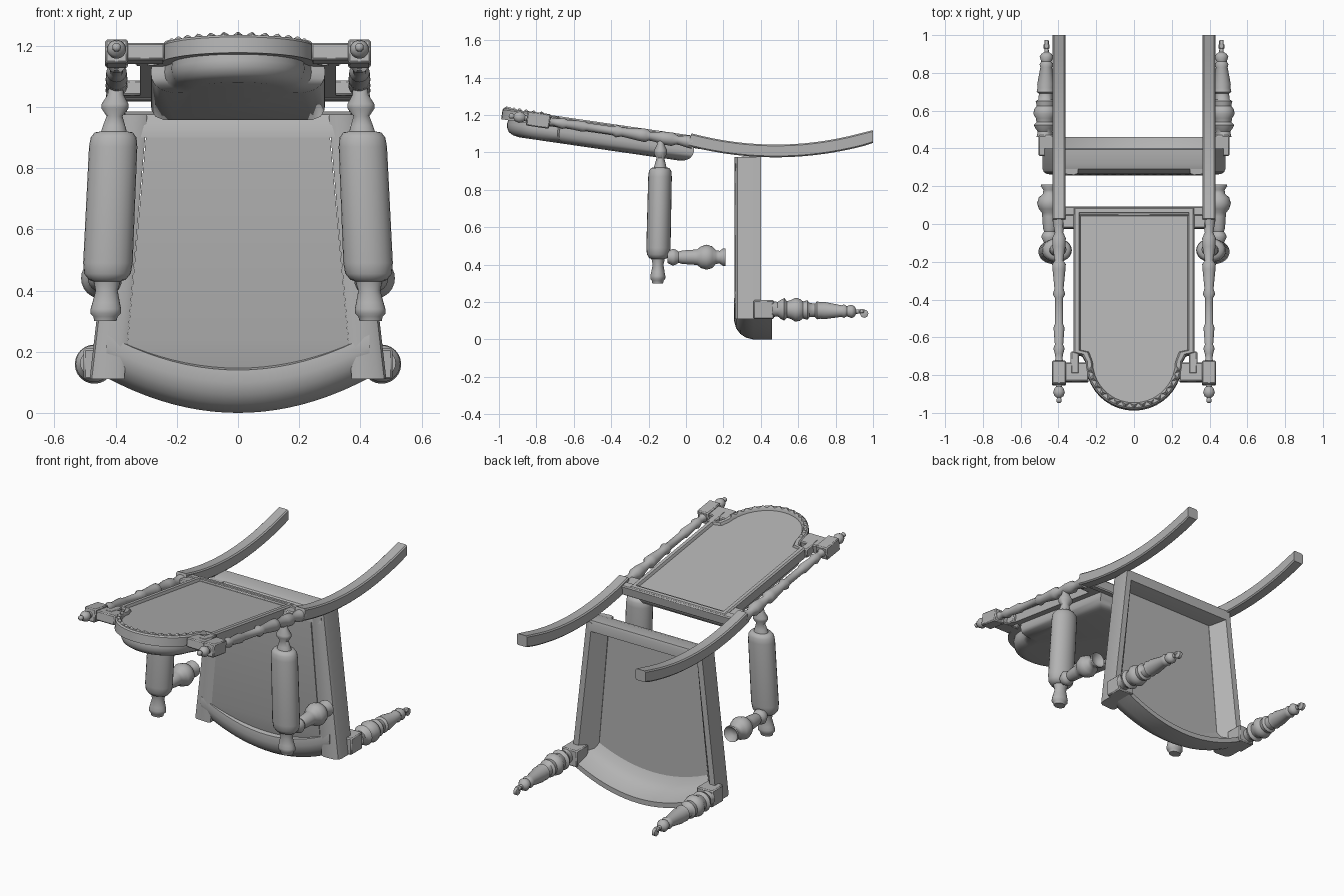
import bpy, bmesh, math
from mathutils import Matrix, Vector

if "Cube" in bpy.data.objects:
    bpy.data.objects.remove(bpy.data.objects["Cube"], do_unlink=True)

grey = bpy.data.materials.new("plain grey")
grey.use_nodes = True
shade = (0.45, 0.45, 0.45, 1)
grey.diffuse_color = shade
grey.node_tree.nodes["Principled BSDF"].inputs["Base Color"].default_value = shade

FLAT = Matrix.Identity(4)
TILT = Matrix.Translation((0, 0, 1.095)) @ Matrix.Rotation(-math.atan(0.145), 4, "X")


def loft(name, rings, loop=False, caps=True, matrix=FLAT, angle=35):
    """Skin a row of equal closed rings."""
    bm = bmesh.new()
    rows = [[bm.verts.new(matrix @ Vector(p)) for p in ring] for ring in rings]
    n = len(rows[0])
    pairs = list(zip(rows, rows[1:])) + ([(rows[-1], rows[0])] if loop else [])
    for a, b in pairs:
        for i in range(n):
            j = (i + 1) % n
            bm.faces.new((a[i], a[j], b[j], b[i]))
    if caps and not loop:
        bm.faces.new(rows[0][::-1])
        bm.faces.new(rows[-1])
    bmesh.ops.recalc_face_normals(bm, faces=bm.faces)
    mesh = bpy.data.meshes.new(name)
    bm.to_mesh(mesh)
    bm.free()
    ob = bpy.data.objects.new(name, mesh)
    bpy.context.collection.objects.link(ob)
    mesh.materials.append(grey)
    bpy.ops.object.select_all(action="DESELECT")
    ob.select_set(True)
    bpy.context.view_layer.objects.active = ob
    bpy.ops.object.shade_smooth_by_angle(angle=math.radians(angle))
    return ob


def box(name, x, y, z, matrix=FLAT):
    rings = [[(x[0], y[0], h), (x[1], y[0], h), (x[1], y[1], h), (x[0], y[1], h)] for h in z]
    ob = loft(name, rings, matrix=matrix)
    mod = ob.modifiers.new("soft edges", "BEVEL")
    mod.width = 0.006
    return ob


def turned(name, profile, place, squash=1, matrix=FLAT, sides=24):
    """Turned part: profile holds (station, radius); place maps (station, a, b) to a point."""
    rings = []
    for t, r in profile:
        turn = [2 * math.pi * k / sides for k in range(sides)]
        rings.append([place(t, r * math.cos(a), squash * r * math.sin(a)) for a in turn])
    return loft(name, rings, matrix=matrix, angle=50)


# Seat: padded panel, top rail and bowed front roll
def panel_half(z):
    return 0.30 + (0.91 - z) * 0.09


panel = [(0.265, 0.91), (0.265, 0.235), (0.29, 0.13), (0.31, 0.13), (0.31, 0.91)]
loft("seat_panel", [[(s * panel_half(z), y, z) for y, z in panel] for s in (-1, 1)])

top_rail = [(0.262, 0.90), (0.265, 0.94), (0.29, 0.975), (0.32, 0.985), (0.395, 0.985),
            (0.40, 0.97), (0.40, 0.92), (0.32, 0.90)]
loft("seat_top_rail", [[(x, y, z) for y, z in top_rail] for x in (-0.37, 0.37)])

roll = [(0.262, 0.14), (0.257, 0.10), (0.268, 0.06), (0.29, 0.03), (0.32, 0.01), (0.36, 0),
        (0.46, 0), (0.46, 0.03), (0.38, 0.05), (0.33, 0.09), (0.30, 0.15)]
stations = [0.43 * k / 10 for k in range(-10, 11)]
loft("seat_front_roll", [[(x, y, z + 0.11 * (x / 0.42) ** 2) for y, z in roll] for x in stations])

# Back: moulded frame with an arched top, panel behind and cushion in front
def outline(d, steps=20):
    arch = 0.255 - d
    right = [(0.32 - d, 0.09 - d), (0.32 - d, -0.69 + d * 0.5), (0.275 - d, -0.70 + d * 0.5)]
    curve = []
    for k in range(steps + 1):
        a = math.pi * k / steps
        curve.append((arch * math.cos(a), -0.735 - arch * math.sin(a)))
    return right + curve + [(-x, y) for x, y in reversed(right)]


def level(d, z):
    return [(x, y, z) for x, y in outline(d)]


loft("back_frame", [level(0, -0.008), level(0, -0.06), level(0.045, -0.06), level(0.036, -0.014),
                    level(0.028, 0), level(0.008, 0)], loop=True, matrix=TILT, angle=30)
loft("back_panel", [level(0.03, -0.014), level(0.03, -0.03)], matrix=TILT)
loft("back_cushion", [level(0.04, -0.035), level(0.035, -0.08), level(0.038, -0.10),
                      level(0.05, -0.122), level(0.075, -0.136), level(0.11, -0.142)],
     matrix=TILT, angle=45)
box("back_lower_rail", (-0.37, 0.37), (0.045, 0.095), (-0.065, -0.005), TILT)

# Carved leaves along the arch
for k in range(1, 16):
    a = math.pi * k / 16
    out = Vector((math.cos(a), -math.sin(a), 0))
    side = Vector((math.sin(a), math.cos(a), 0))
    mid = Vector((0, -0.735, 0))
    base = [mid + out * 0.225 + side * 0.02, mid + out * 0.225 - side * 0.02,
            mid + out * 0.25 - side * 0.003, mid + out * 0.25 + side * 0.003]
    centre = mid + out * 0.235 + Vector((0, 0, 0.008))
    loft("arch_leaf", [base, [centre.lerp(p, 0.15) + Vector((0, 0, 0.004)) for p in base]], matrix=TILT)

# Profiles of the turned parts
finial = [(-0.952, 0.006), (-0.945, 0.014), (-0.935, 0.014), (-0.925, 0.01), (-0.915, 0.024),
          (-0.895, 0.031), (-0.875, 0.024), (-0.865, 0.015), (-0.845, 0.022)]
spindle = [(-0.74, 0.03), (-0.715, 0.018), (-0.69, 0.022), (-0.66, 0.03), (-0.64, 0.022),
           (-0.55, 0.029), (-0.53, 0.022), (-0.39, 0.022), (-0.37, 0.033), (-0.34, 0.024),
           (-0.24, 0.034), (-0.21, 0.036), (-0.19, 0.022), (-0.12, 0.034), (-0.07, 0.036),
           (-0.04, 0.022), (0, 0.03), (0.04, 0.036)]
arm = [(1.08, 0.022), (1.04, 0.026), (1.01, 0.044), (0.995, 0.044), (0.97, 0.026), (0.94, 0.036),
       (0.92, 0.042), (0.917, 0.062), (0.90, 0.075), (0.87, 0.079), (0.49, 0.081), (0.455, 0.076),
       (0.435, 0.06), (0.43, 0.044), (0.40, 0.036), (0.36, 0.045), (0.34, 0.05), (0.325, 0.05),
       (0.315, 0.04), (0.30, 0.036)]
support = [(-0.10, 0.03), (-0.07, 0.045), (-0.055, 0.04), (-0.04, 0.03), (-0.02, 0.036),
           (0.04, 0.04), (0.06, 0.042), (0.08, 0.058), (0.11, 0.067), (0.14, 0.058),
           (0.16, 0.036), (0.18, 0.034), (0.20, 0.048), (0.21, 0.046), (0.185, 0.02)]
leg = [(0.46, 0.044), (0.49, 0.038), (0.505, 0.05), (0.525, 0.06), (0.54, 0.045), (0.56, 0.05),
       (0.585, 0.064), (0.61, 0.058), (0.625, 0.046), (0.65, 0.052), (0.66, 0.038), (0.69, 0.036),
       (0.70, 0.048), (0.72, 0.044), (0.74, 0.046), (0.83, 0.031), (0.845, 0.036), (0.86, 0.027),
       (0.885, 0.036), (0.90, 0.028), (0.91, 0.012), (0.95, 0.01)]

for s, word in ((1, "left"), (-1, "right")):
    def span(a, b):
        return tuple(sorted((s * a, s * b)))

    # Side rail of the seat, splayed toward the bow
    rings = []
    for z, inner, outer in ((0.975, 0.297, 0.385), (0.11, 0.372, 0.485)):
        section = [(inner, 0.268), (inner + 0.02, 0.26), (outer - 0.025, 0.264), (outer - 0.007, 0.275),
                   (outer, 0.295), (outer, 0.40), (outer - 0.035, 0.40), (inner, 0.31)]
        rings.append([(s * x, y, z) for x, y in section])
    loft(word + "_seat_rail", rings)

    # Curved stile, square in section with eased corners
    rings = []
    for k in range(17):
        y = 0.02 + 0.98 * k / 16
        mid = 1.008 + 0.285 * (y - 0.48) ** 2
        slope = 0.57 * (y - 0.48)
        corners = [(0.027, 0.034), (0.034, 0.027), (0.034, -0.027), (0.027, -0.034)]
        corners += [(-a, -b) for a, b in corners]
        lean = slope if k < 16 else 0
        rings.append([(s * (0.397 + a), y - b * lean, mid + b) for a, b in corners])
    loft(word + "_stile", rings)

    # Turned back post with its block, finial and shoulder
    def along(t, a, b):
        return (s * 0.397 + a, t, b - 0.035)

    turned(word + "_finial", finial, along, matrix=TILT)
    turned(word + "_back_post", spindle, along, matrix=TILT)
    box(word + "_post_block", span(0.36, 0.434), (-0.855, -0.73), (-0.074, 0.004), TILT)
    box(word + "_shoulder", span(0.24, 0.37), (-0.84, -0.74), (-0.062, -0.006), TILT)
    box(word + "_shoulder_step", span(0.29, 0.335), (-0.80, -0.68), (-0.06, -0.004), TILT)
    box(word + "_lower_bracket", span(0.31, 0.38), (-0.02, 0.06), (-0.06, -0.01), TILT)

    # Padded arm, its support, and the front leg
    turned(word + "_arm", arm,
           lambda t, a, b: (s * (0.40 + (1.05 - t) * 0.045) + a, -0.135 - (1.05 - t) * 0.022 + b, t),
           squash=0.8)
    turned(word + "_arm_support", support, lambda t, a, b: (s * 0.446 + a, t, 0.44 + b))
    box(word + "_leg_block", span(0.40, 0.505), (0.36, 0.47), (0.11, 0.21))
    turned(word + "_front_leg", leg,
           lambda t, a, b: (s * (0.472 - 0.02 * (t - 0.46)) + a, t, 0.163 - 0.03 * (t - 0.46) + b))

    # Caster
    wheel = [(-0.012, 0.016), (-0.009, 0.022), (0.009, 0.022), (0.012, 0.016)]
    turned(word + "_caster", wheel, lambda t, a, b: (s * 0.463 + t, 0.953 + a, 0.138 + b), sides=16)
    box(word + "_caster_fork", span(0.447, 0.479), (0.925, 0.955), (0.14, 0.162))
